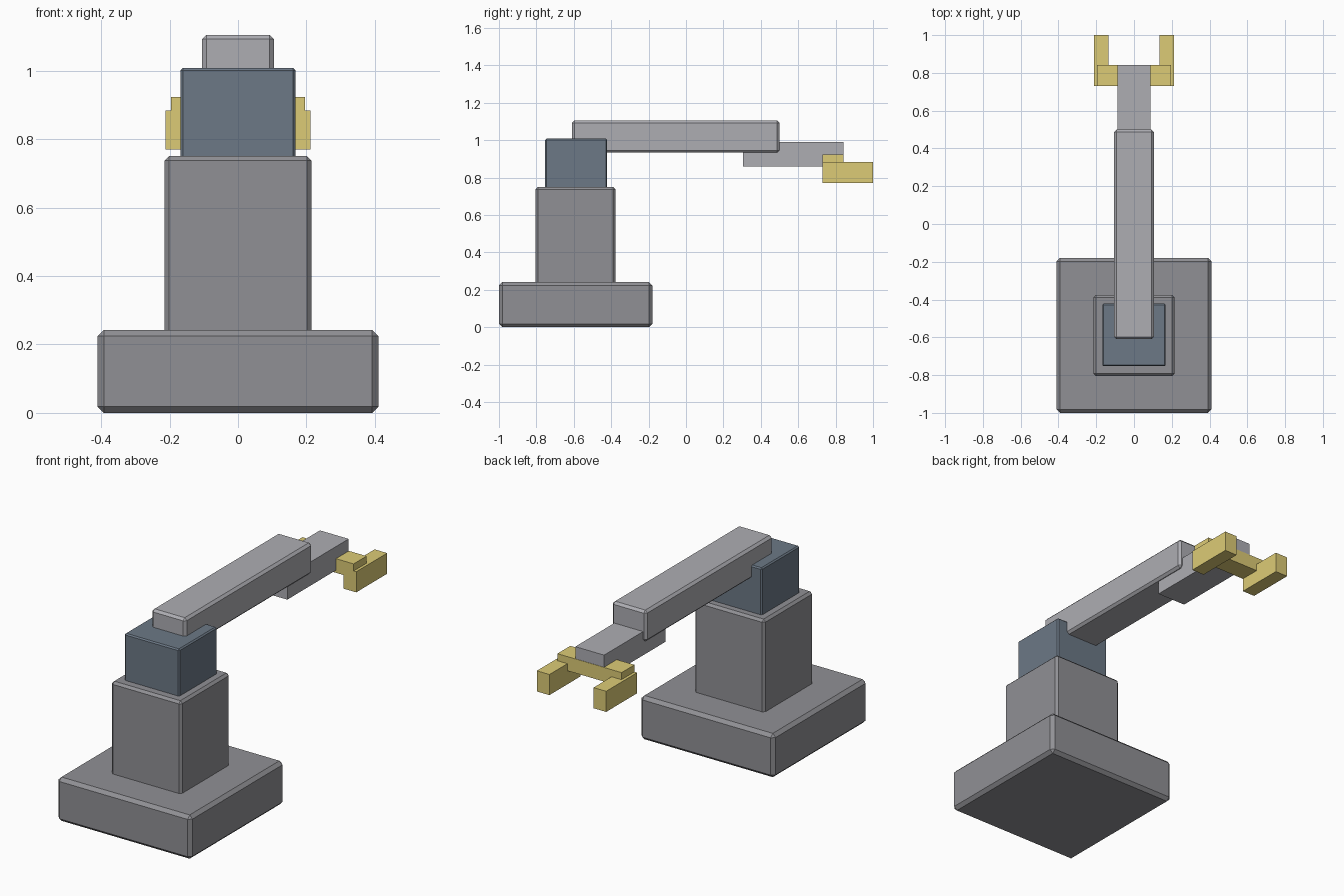
import bpy
import bmesh
from mathutils import Vector

if "Cube" in bpy.data.objects:
    bpy.data.objects.remove(bpy.data.objects["Cube"])


def material(name, rgb):
    mat = bpy.data.materials.new(name)
    mat.diffuse_color = (*rgb, 1)
    mat.use_nodes = True
    mat.node_tree.nodes["Principled BSDF"].inputs["Base Color"].default_value = mat.diffuse_color
    return mat


def box(name, x, y, z, bevel=0, mat=None):
    """Box from (min, max) ranges with an optional one-segment chamfer."""
    lo, hi = Vector((x[0], y[0], z[0])), Vector((x[1], y[1], z[1]))
    bm = bmesh.new()
    bmesh.ops.create_cube(bm, size=1)
    bmesh.ops.scale(bm, vec=hi - lo, verts=bm.verts)
    mesh = bpy.data.meshes.new(name)
    bm.to_mesh(mesh)
    bm.free()
    obj = bpy.data.objects.new(name, mesh)
    obj.location = (lo + hi) / 2
    bpy.context.collection.objects.link(obj)
    if bevel:
        mod = obj.modifiers.new("chamfer", 'BEVEL')
        mod.width = bevel
        mod.segments = 1
    if mat:
        mesh.materials.append(mat)
    return obj


blue = material("blue_grey", (0.15, 0.19, 0.24))
yellow = material("gripper_yellow", (0.72, 0.60, 0.18))
light = material("light_grey", (0.42, 0.42, 0.45))
grey = material("mid_grey", (0.28, 0.28, 0.30))

# Pedestal and turret
box("base", (-0.41, 0.41), (-1.0, -0.18), (0, 0.242), 0.018, grey)
box("column", (-0.215, 0.215), (-0.805, -0.376), (0.222, 0.75), 0.013, grey)
box("shoulder", (-0.168, 0.168), (-0.753, -0.422), (0.735, 1.008), 0.007, blue)

# Arm
box("upper_arm", (-0.105, 0.105), (-0.61, 0.5), (0.933, 1.105), 0.013, light)
box("forearm", (-0.088, 0.088), (0.305, 0.841), (0.859, 0.99), 0, light)

# Gripper
box("gripper_palm", (-0.196, 0.196), (0.73, 0.843), (0.845, 0.923), 0, yellow)
for side, x in (("left", (-0.212, -0.135)), ("right", (0.135, 0.212))):
    box(f"{side}_finger", x, (0.73, 1.0), (0.77, 0.884), 0, yellow)
